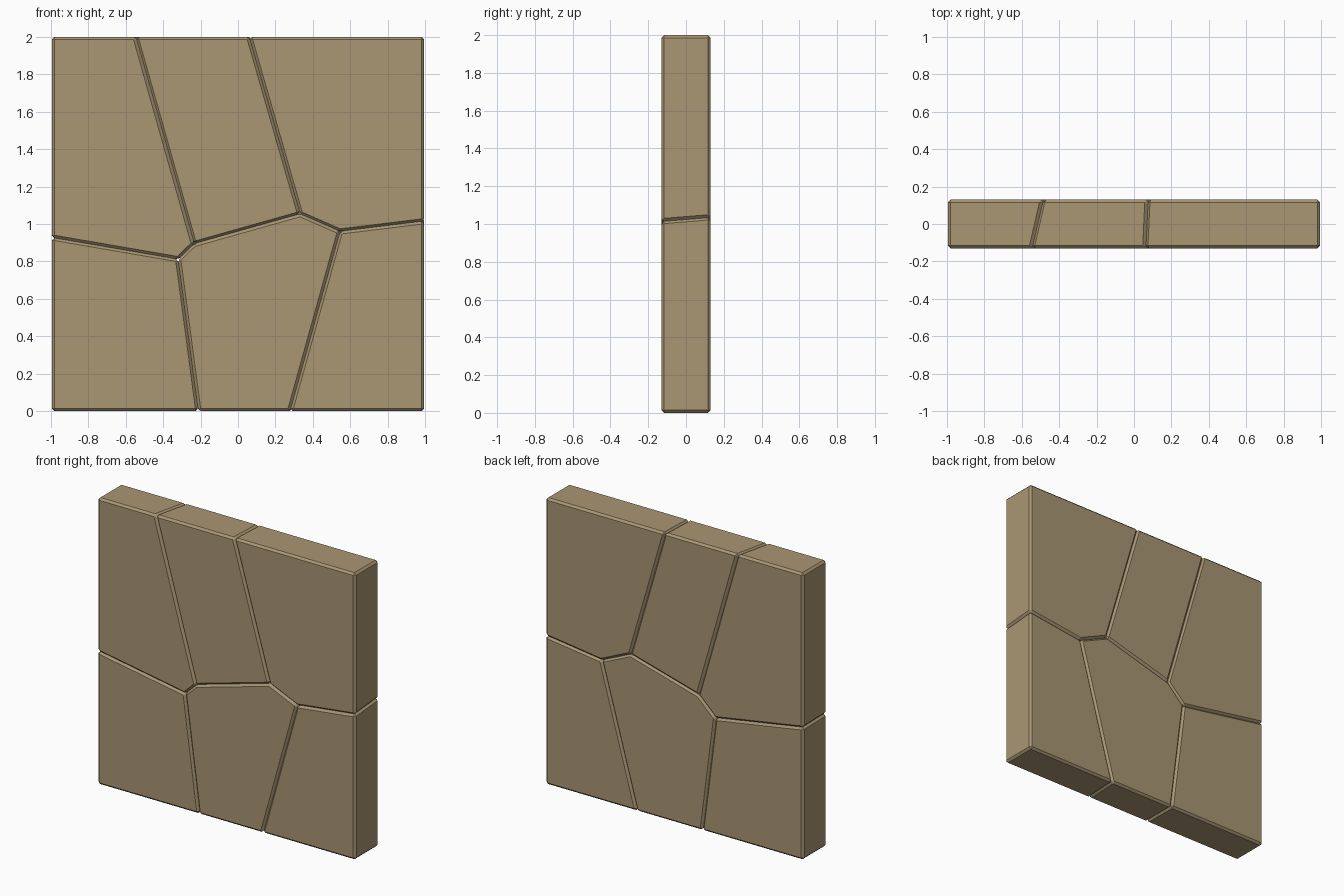
import bpy
import bmesh

if "Cube" in bpy.data.objects:
    bpy.data.objects.remove(bpy.data.objects["Cube"])

HALF_DEPTH = 0.13
HALF_WIDTH = 0.995
BEVEL = 0.014

stone = bpy.data.materials.new("tan_stone")
stone.diffuse_color = (0.40, 0.305, 0.172, 1.0)
stone.use_nodes = True
stone.node_tree.nodes["Principled BSDF"].inputs["Base Color"].default_value = stone.diffuse_color

# Crack junctions: (front x, front z, back x, back z)
W = HALF_WIDTH
P = {
    "TL": (-W, 2, -W, 2), "TR": (W, 2, W, 2),
    "BL": (-W, 0, -W, 0), "BR": (W, 0, W, 0),
    "top1": (-0.548, 2, -0.488, 2), "top2": (0.060, 2, 0.072, 2),
    "left": (-W, 0.928, -W, 0.924), "right": (W, 1.015, W, 1.036),
    "j1": (-0.320, 0.812, -0.317, 0.810), "j2": (-0.236, 0.893, -0.184, 0.938),
    "j3": (0.332, 1.053, 0.340, 1.081), "j4": (0.545, 0.960, 0.563, 0.980),
    "bot1": (-0.212, 0, -0.214, 0), "bot2": (0.278, 0, 0.291, 0),
}

# Six wall pieces, each a loop of junctions
PIECES = {
    "upper_left_block": ("TL", "top1", "j2", "j1", "left"),
    "upper_middle_block": ("top1", "top2", "j3", "j2"),
    "upper_right_block": ("top2", "TR", "right", "j4", "j3"),
    "lower_left_block": ("left", "j1", "bot1", "BL"),
    "lower_middle_block": ("j1", "j2", "j3", "j4", "bot2", "bot1"),
    "lower_right_block": ("j4", "right", "BR", "bot2"),
}


def block(name, loop):
    """Loft the front outline to the back outline, then chamfer every edge."""
    bm = bmesh.new()
    front = [bm.verts.new((P[k][0], -HALF_DEPTH, P[k][1])) for k in loop]
    back = [bm.verts.new((P[k][2], HALF_DEPTH, P[k][3])) for k in loop]
    bm.faces.new(front)
    bm.faces.new(back[::-1])
    n = len(loop)
    for i in range(n):
        j = (i + 1) % n
        bm.faces.new((front[j], front[i], back[i], back[j]))
    bmesh.ops.recalc_face_normals(bm, faces=bm.faces[:])
    mesh = bpy.data.meshes.new(name)
    bm.to_mesh(mesh)
    bm.free()
    mesh.materials.append(stone)
    ob = bpy.data.objects.new(name, mesh)
    bpy.context.collection.objects.link(ob)
    mod = ob.modifiers.new("chamfer", "BEVEL")
    mod.width = BEVEL
    mod.segments = 1
    mod.limit_method = "NONE"


for piece, outline in PIECES.items():
    block(piece, outline)
